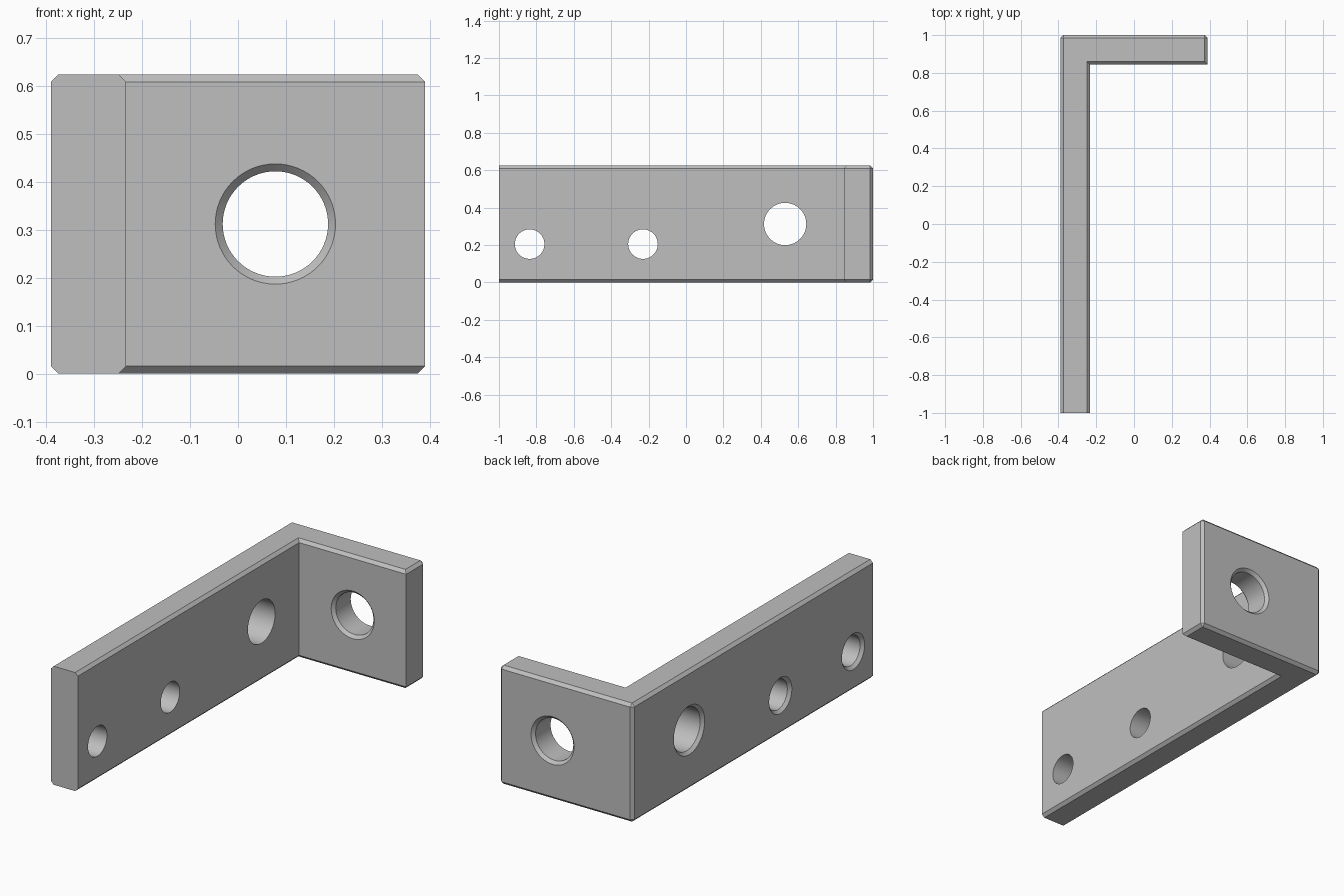
import bpy, bmesh, math
from mathutils import Matrix, Vector

cube = bpy.data.objects.get("Cube")
if cube:
    bpy.data.objects.remove(cube, do_unlink=True)

W, L, H = 0.39, 1.0, 0.625      # half width, half length, height
T, C = 0.156, 0.0156            # plate thickness, chamfer size

grey = bpy.data.materials.new("plain grey")
grey.use_nodes = True
grey.diffuse_color = (0.52, 0.52, 0.52, 1)
grey.node_tree.nodes["Principled BSDF"].inputs["Base Color"].default_value = grey.diffuse_color


def make_object(name, bm):
    bmesh.ops.recalc_face_normals(bm, faces=bm.faces)
    mesh = bpy.data.meshes.new(name)
    bm.to_mesh(mesh)
    bm.free()
    mesh.materials.append(grey)
    obj = bpy.data.objects.new(name, mesh)
    bpy.context.collection.objects.link(obj)
    return obj


# L-shaped body: extruded outline with chamfered long edges
outline = [(-W, -L), (T - W, -L), (T - W, L - T), (W, L - T), (W, L), (-W, L)]
bm = bmesh.new()
base = bm.faces.new([bm.verts.new((x, y, 0)) for x, y in outline])
top = bmesh.ops.extrude_face_region(bm, geom=[base])["geom"]
bmesh.ops.translate(bm, vec=(0, 0, H), verts=[v for v in top if isinstance(v, bmesh.types.BMVert)])
bmesh.ops.recalc_face_normals(bm, faces=bm.faces)


def is_chamfered(edge):
    a, b = (v.co for v in edge.verts)
    mid = (a + b) / 2
    if abs(a.z - b.z) > 0.1:          # upright edges: only the two rear outer ones
        return mid.y > L - 0.01
    return mid.y > -L + 0.01          # rims: all but the free end of the arm


bmesh.ops.bevel(bm, geom=[e for e in bm.edges if is_chamfered(e)], offset=C,
                offset_type='OFFSET', segments=1, profile=0.5, affect='EDGES')
bracket = make_object("angle_bracket", bm)


def hole_cutter(name, centre, axis, r, near_sink, far_sink):
    """Lathed drill through one plate, starting at centre, with optional countersinks."""
    e = 0.05
    profile = [(-e, r + C + e), (C, r)] if near_sink else [(-e, r)]
    profile += [(T - C, r), (T + e, r + C + e)] if far_sink else [(T + e, r)]
    n = 64
    bm = bmesh.new()
    rings = [[bm.verts.new((q * math.cos(i * math.tau / n), q * math.sin(i * math.tau / n), d))
              for i in range(n)] for d, q in profile]
    for a, b in zip(rings, rings[1:]):
        for i in range(n):
            j = (i + 1) % n
            bm.faces.new((a[i], a[j], b[j], b[i]))
    bm.faces.new(rings[0])
    bm.faces.new(rings[-1])
    turn = Vector(axis).to_track_quat('Z', 'Y').to_matrix().to_4x4()
    bm.transform(Matrix.Translation(centre) @ turn)
    obj = make_object(name, bm)
    obj.hide_render = True
    return obj


# Arm holes are countersunk outside only, the end plate hole on both faces
cutters = [
    hole_cutter("front_screw_cutter", (-W, -0.836, 0.205), (1, 0, 0), 0.079, True, False),
    hole_cutter("middle_screw_cutter", (-W, -0.23, 0.205), (1, 0, 0), 0.079, True, False),
    hole_cutter("large_arm_cutter", (-W, 0.53, H / 2), (1, 0, 0), 0.113, True, False),
    hole_cutter("end_plate_cutter", (0.078, L - T, H / 2), (0, 1, 0), 0.11, True, True),
]
for cutter in cutters:
    mod = bracket.modifiers.new(cutter.name, 'BOOLEAN')
    mod.operation = 'DIFFERENCE'
    mod.solver = 'EXACT'
    mod.object = cutter

# Bake the drilled shape and drop the cutters
deps = bpy.context.evaluated_depsgraph_get()
drilled = bpy.data.meshes.new_from_object(bracket.evaluated_get(deps))
bracket.modifiers.clear()
bracket.data = drilled
drilled.name = "angle_bracket"
for cutter in cutters:
    bpy.data.objects.remove(cutter, do_unlink=True)

# Smooth bores, crisp chamfers
bpy.ops.object.select_all(action='DESELECT')
bracket.select_set(True)
bpy.context.view_layer.objects.active = bracket
bpy.ops.object.shade_smooth_by_angle(angle=math.radians(25))
